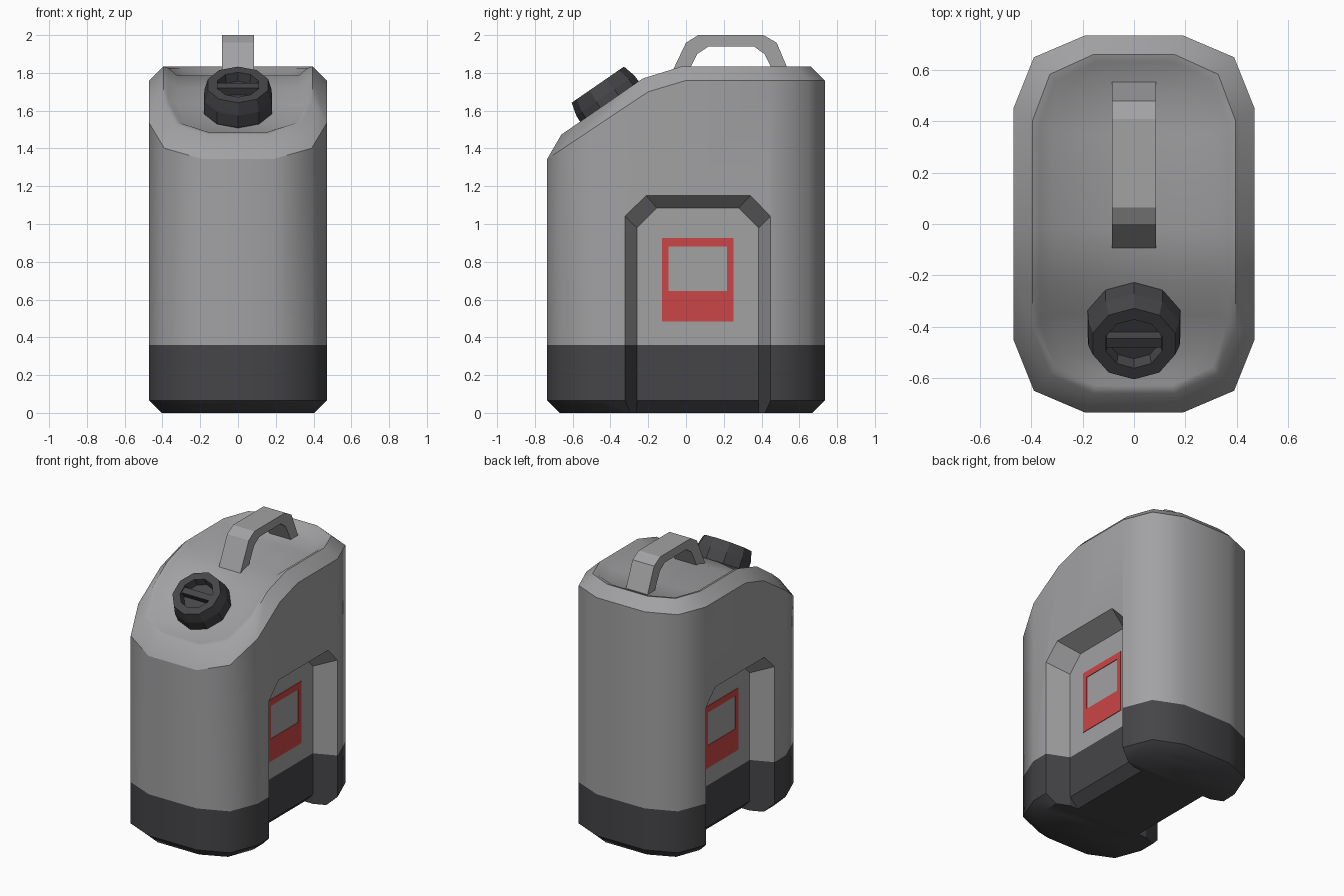
import bpy, bmesh, math
from mathutils import Vector, Matrix

if "Cube" in bpy.data.objects:
    bpy.data.objects.remove(bpy.data.objects["Cube"])


def material(name, rgb):
    m = bpy.data.materials.new(name)
    m.diffuse_color = (*rgb, 1)
    m.use_nodes = True
    m.node_tree.nodes["Principled BSDF"].inputs["Base Color"].default_value = m.diffuse_color
    return m


GREY = material("body grey", (0.36, 0.36, 0.37))
DARK = material("dark grey", (0.06, 0.06, 0.066))
RED = material("label red", (0.60, 0.06, 0.06))


def finish(bm, name, *mats):
    bmesh.ops.recalc_face_normals(bm, faces=bm.faces)
    me = bpy.data.meshes.new(name)
    bm.to_mesh(me)
    bm.free()
    for m in mats:
        me.materials.append(m)
    ob = bpy.data.objects.new(name, me)
    bpy.context.collection.objects.link(ob)
    return ob


def box(bm, lo, hi):
    lo, hi = Vector(lo), Vector(hi)
    mat = Matrix.Translation((lo + hi) / 2) @ Matrix.Diagonal((*(hi - lo), 1))
    bmesh.ops.create_cube(bm, size=1, matrix=mat)


def bridge(bm, a, b):
    n = len(a)
    for i in range(n):
        bm.faces.new((a[i], a[(i + 1) % n], b[(i + 1) % n], b[i]))


# ---- body: lofted rings of a chamfered rectangle, top sloping to the front
def slope(y, top, k0, k1, zk, s):
    if y >= k0:
        return top
    if y >= k1:
        return top + (zk - top) * (k0 - y) / (k0 - k1)
    return zk - (k1 - y) * s


def outer_z(y):
    return slope(y, 1.76, 0.0, -0.2, 1.70, 0.665)


def rim_z(y):
    return slope(y, 1.835, -0.02, -0.23, 1.77, 0.69)


def ring(bm, hx, hy, zf, k0=-0.02, k1=-0.23):
    half = [(0.404, -1), (0.83, -0.884), (1, -0.612), (1, k1 / hy), (1, k0 / hy),
            (1, 0.612), (0.83, 0.884), (0.404, 1)]
    right = [(hx * u, hy * v) for u, v in half]
    pts = right + [(-x, y) for x, y in reversed(right)]
    return [bm.verts.new((x, y, zf(y))) for x, y in pts]


def cap_ring(bm, r):
    n = len(r)
    for i in range(n // 2 - 1):
        bm.faces.new((r[i], r[i + 1], r[n - 2 - i], r[n - 1 - i]))


bm = bmesh.new()
rings = [
    ring(bm, 0.405, 0.67, lambda y: 0.0, 0, -0.2),
    ring(bm, 0.47, 0.735, lambda y: 0.065, 0, -0.2),
    ring(bm, 0.47, 0.735, outer_z, 0, -0.2),
    ring(bm, 0.395, 0.66, rim_z),
    ring(bm, 0.368, 0.63, lambda y: rim_z(y) - 0.01),
    ring(bm, 0.32, 0.58, lambda y: rim_z(y) - 0.05),
]
for a, b in zip(rings, rings[1:]):
    bridge(bm, a, b)
cap_ring(bm, rings[0])
cap_ring(bm, rings[-1])
body = finish(bm, "can_body", GREY, DARK)

# ---- side recesses: convex cutters with tapering arch walls
wall = [(-0.323, 1.04), (-0.21, 1.15), (0.34, 1.15), (0.447, 1.04)]
floor = [(-0.26, 0.98), (-0.155, 1.085), (0.28, 1.085), (0.385, 0.98)]


def arch(pts):
    return [(pts[0][0], -0.2)] + pts + [(pts[-1][0], -0.2)]


def hull(name, pts):
    b = bmesh.new()
    for p in pts:
        b.verts.new(p)
    bmesh.ops.convex_hull(b, input=b.verts)
    ob = finish(b, name)
    ob.hide_render = True
    return ob


for s in (-1, 1):
    inner, outer = arch(floor), arch(wall)
    far = [(2 * o[0] - i[0], 2 * o[1] - i[1]) for i, o in zip(inner, outer)]
    pts = [(s * 0.32, *p) for p in inner] + [(s * 0.62, *p) for p in far]
    wedge = [(s * x, y, z) for y in (-0.26, 0.385)
             for x, z in ((0.325, 0.07), (0.235, -0.02), (0.4, -0.02), (0.4, 0.07))]
    for cutter in (hull("recess_cutter", pts), hull("recess_chamfer_cutter", wedge)):
        mod = body.modifiers.new("cut", 'BOOLEAN')
        mod.object = cutter
        mod.solver = 'EXACT'
        bpy.context.view_layer.objects.active = body
        bpy.ops.object.modifier_apply(modifier=mod.name)
        bpy.data.objects.remove(cutter)

# dark lower band, smooth corners and crisp chamfer edges
bm = bmesh.new()
bm.from_mesh(body.data)
bmesh.ops.bisect_plane(bm, geom=bm.verts[:] + bm.edges[:] + bm.faces[:],
                       plane_co=(0, 0, 0.36), plane_no=(0, 0, 1))
bm.normal_update()
in_recess = {}
for f in bm.faces:
    c = f.calc_center_median()
    f.smooth = True
    f.material_index = 1 if c.z < 0.36 else 0
    in_recess[f] = abs(c.y) < 0.46 and c.z < 1.2
for e in bm.edges:
    if len(e.link_faces) == 2:
        f, g = e.link_faces
        a = f.normal.angle(g.normal, 0)
        upright = [abs(k.normal.z) < 0.1 for k in (f, g)]
        sharp = a > math.radians(50) or (upright[0] != upright[1] and a > 0.2)
        e.smooth = not (sharp or (in_recess[f] and in_recess[g] and a > 0.35))
bm.to_mesh(body.data)
bm.free()

# ---- red label frames on the recess floors
for s, side in ((-1, "left"), (1, "right")):
    bm = bmesh.new()
    for y0, y1, z0, z1 in ((-0.128, 0.252, 0.485, 0.645), (-0.128, 0.252, 0.88, 0.925),
                           (-0.128, -0.092, 0.645, 0.88), (0.216, 0.252, 0.645, 0.88)):
        xs = sorted((s * 0.318, s * 0.324))
        box(bm, (xs[0], y0, z0), (xs[1], y1, z1))
    finish(bm, side + "_label", RED)

# ---- carrying handle: bent strap across the top
top = [(-0.095, 1.76), (0.0, 1.96), (0.065, 2.0), (0.41, 2.0), (0.48, 1.96), (0.56, 1.77)]
low = [(-0.01, 1.76), (0.06, 1.90), (0.12, 1.94), (0.36, 1.94), (0.415, 1.90), (0.48, 1.77)]
bm = bmesh.new()
loops = [[bm.verts.new((x, y, z)) for y, z in pts]
         for x, pts in ((-0.085, top), (0.085, top), (0.085, low), (-0.085, low))]
sections = list(zip(*loops))
for a, b in zip(sections, sections[1:]):
    bridge(bm, a, b)
bm.faces.new(sections[0])
bm.faces.new(sections[-1])
finish(bm, "handle", GREY)

# ---- screw cap: ten-sided, hollow top with a grip bar, square to the slope
bm = bmesh.new()
levels = []
for r, z in ((0.18, -0.03), (0.19, 0.02), (0.187, 0.09), (0.168, 0.16), (0.115, 0.16), (0.105, 0.11)):
    levels.append([bm.verts.new((r * math.sin(math.tau * i / 10), r * math.cos(math.tau * i / 10), z))
                   for i in range(10)])
for a, b in zip(levels, levels[1:]):
    bridge(bm, a, b)
bm.faces.new(levels[0])
bm.faces.new(levels[-1])
box(bm, (-0.108, -0.022, 0.10), (0.108, 0.022, 0.155))
cap = finish(bm, "screw_cap", DARK)
cap.matrix_world = Matrix.Translation((0, -0.376, 1.606)) @ Matrix.Rotation(math.atan(0.69), 4, 'X')
